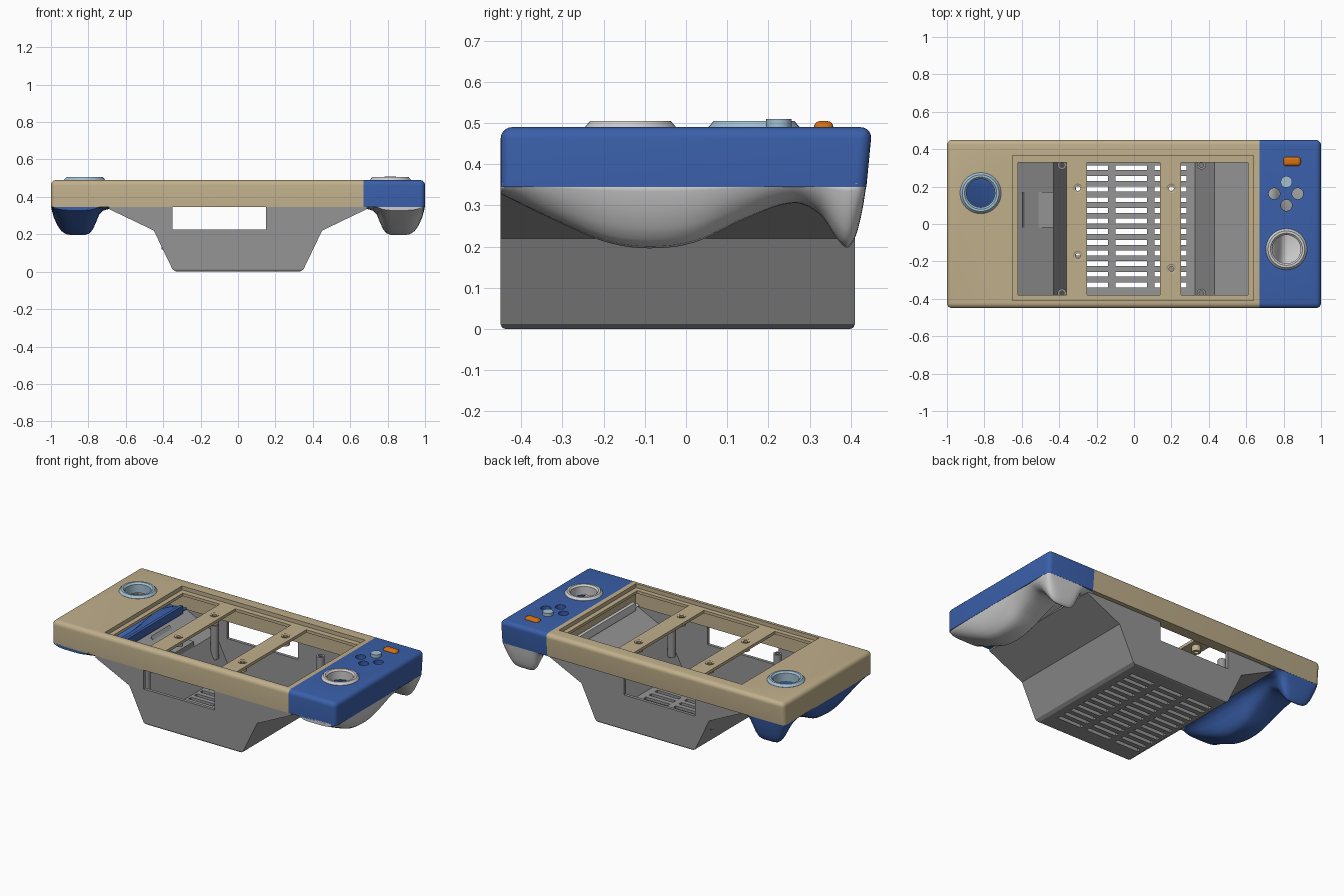
import bpy, bmesh, math
from mathutils import Vector

cube = bpy.data.objects.get("Cube")
if cube:
    bpy.data.objects.remove(cube, do_unlink=True)


def material(name, rgb):
    m = bpy.data.materials.new(name)
    m.use_nodes = True
    m.diffuse_color = (*rgb, 1)
    m.node_tree.nodes["Principled BSDF"].inputs["Base Color"].default_value = (*rgb, 1)
    return m


TAN = material("tan", (0.53, 0.43, 0.26))
BLUE = material("blue", (0.042, 0.115, 0.4))
GRAY = material("mid gray", (0.3, 0.3, 0.3))
LIGHT = material("light gray", (0.62, 0.62, 0.62))
PALE = material("pale blue", (0.36, 0.53, 0.65))
ORANGE = material("orange", (0.65, 0.16, 0.005))


def finish(bm, name, mat=None):
    bmesh.ops.recalc_face_normals(bm, faces=bm.faces)
    mesh = bpy.data.meshes.new(name)
    bm.to_mesh(mesh)
    bm.free()
    ob = bpy.data.objects.new(name, mesh)
    bpy.context.collection.objects.link(ob)
    if mat:
        mesh.materials.append(mat)
    return ob


def smooth(ob):
    bpy.ops.object.select_all(action='DESELECT')
    ob.select_set(True)
    bpy.context.view_layer.objects.active = ob
    bpy.ops.object.shade_smooth_by_angle(angle=math.radians(35))


def add_box(bm, x0, x1, y0, y1, z0, z1):
    verts = bmesh.ops.create_cube(bm, size=1)["verts"]
    for v in verts:
        v.co = Vector((x1 if v.co.x > 0 else x0, y1 if v.co.y > 0 else y0,
                       z1 if v.co.z > 0 else z0))


def boxes(name, mat, *dims):
    bm = bmesh.new()
    for d in dims:
        add_box(bm, *d)
    return finish(bm, name, mat)


def prism(name, mat, outline, y0, y1):
    bm = bmesh.new()
    ends = [[bm.verts.new((x, y, z)) for x, z in outline] for y in (y0, y1)]
    for ring in ends:
        bm.faces.new(ring)
    for i in range(len(outline)):
        j = (i + 1) % len(outline)
        bm.faces.new((ends[0][i], ends[0][j], ends[1][j], ends[1][i]))
    return finish(bm, name, mat)


def lathe(name, mat, x, y, profile, sides=40):
    """Closed (radius, z) profile turned about a vertical axis."""
    bm = bmesh.new()
    rings = []
    for r, z in profile:
        rings.append([bm.verts.new((x + r * math.cos(a), y + r * math.sin(a), z))
                      for a in (math.tau * k / sides for k in range(sides))])
    for a, b in zip(rings, rings[1:] + rings[:1]):
        for k in range(sides):
            n = (k + 1) % sides
            bm.faces.new((a[k], a[n], b[n], b[k]))
    ob = finish(bm, name, mat)
    smooth(ob)
    return ob


def disc(name, mat, x, y, r, z0, z1):
    bm = bmesh.new()
    bmesh.ops.create_cone(bm, cap_ends=True, segments=32, radius1=r, radius2=r, depth=z1 - z0)
    bmesh.ops.translate(bm, verts=bm.verts, vec=(x, y, (z0 + z1) / 2))
    return finish(bm, name, mat)


def cut(ob, *cutters):
    for c in cutters:
        m = ob.modifiers.new("cut", 'BOOLEAN')
        m.operation, m.solver, m.object = 'DIFFERENCE', 'EXACT', c
        c.hide_render = True
        c.hide_viewport = True
        c.display_type = 'WIRE'
    # bake the cuts and drop the helpers
    bpy.context.view_layer.update()
    dg = bpy.context.evaluated_depsgraph_get()
    mesh = bpy.data.meshes.new_from_object(ob.evaluated_get(dg))
    ob.modifiers.clear()
    ob.data = mesh
    for c in cutters:
        bpy.data.objects.remove(c, do_unlink=True)


def top_shell(name, mat, x0, x1, seam):
    """Slab with rounded top and outer corners, square at the seam."""
    bm = bmesh.new()
    add_box(bm, x0, x1, -0.45, 0.452, 0.345, 0.49)
    for v in bm.verts:
        if v.co.y > 0 and v.co.z < 0.4:
            v.co.y = 0.438
    edges = []
    for e in bm.edges:
        a, b = (v.co for v in e.verts)
        on_seam = abs(a.x - seam) < 0.01 and abs(b.x - seam) < 0.01
        if not on_seam and max(a.z, b.z) > 0.4:
            edges.append(e)
    bmesh.ops.bevel(bm, geom=edges, offset=0.028, segments=5, profile=0.5, affect='EDGES')
    return finish(bm, name, mat)


STICKS = {-1: (-0.82, 0.165), 1: (0.815, -0.135)}
SCREWS = [(-0.3, 0.19), (-0.3, -0.17), (0.2, 0.19), (0.2, -0.24)]
PAD = [(0.815, 0.225), (0.75, 0.162), (0.875, 0.162), (0.815, 0.1)]

# Main top frame: recess, three openings, hollow inside
frame = top_shell("top_frame", TAN, -1, 0.67, 0.67)
openings = boxes("openings", None, *[(a, b, -0.38, 0.33, 0.42, 0.6)
                                     for a, b in ((-0.62, -0.36), (-0.25, 0.14), (0.25, 0.61))])
cut(frame, boxes("hollow", None, (-0.965, 0.645, -0.415, 0.37, 0.2, 0.447)),
    boxes("recess", None, (-0.65, 0.64, -0.41, 0.365, 0.465, 0.6)), openings,
    disc("stick_hole", None, *STICKS[-1], 0.085, 0.3, 0.6),
    *[disc("screw_hole", None, x, y, 0.013, 0.3, 0.6) for x, y in SCREWS])
smooth(frame)
for x, y in SCREWS:
    lathe("screw_boss", TAN, x, y, [(0.013, 0.41), (0.026, 0.41), (0.026, 0.468), (0.013, 0.46)], 24)

# Control panel at the model's left
panel = top_shell("control_panel", BLUE, 0.67, 1, 0.67)
cut(panel, boxes("hollow", None, (0.7, 0.965, -0.415, 0.4, 0.2, 0.447)),
    disc("stick_hole", None, *STICKS[1], 0.085, 0.3, 0.6),
    *[disc("pad_hole", None, x, y, 0.03, 0.3, 0.6) for x, y in PAD[1:]])
smooth(panel)

# Stick collars, the one pad button and the pill button
for side, mat in ((-1, PALE), (1, LIGHT)):
    lathe("stick_collar", mat, *STICKS[side],
          [(0.076, 0.44), (0.088, 0.44), (0.088, 0.485), (0.11, 0.485), (0.11, 0.491),
           (0.098, 0.505), (0.086, 0.505), (0.076, 0.495)])
disc("pad_button", PALE, *PAD[0], 0.031, 0.46, 0.51)
pill = boxes("pill_button", ORANGE, (0.798, 0.892, 0.31, 0.358, 0.46, 0.505))
bevel = pill.modifiers.new("round", 'BEVEL')
bevel.width, bevel.segments = 0.016, 4
smooth(pill)

# Lower tray: hollow trough with window through both ends and vent slots
half = [(0.33, 0), (0.35, 0.012), (0.45, 0.22), (0.69, 0.335), (0.69, 0.345)]
inner = [(0.325, 0.022), (0.43, 0.235), (0.66, 0.345), (0.66, 0.4)]


def mirrored(pts):
    return pts + [(-x, z) for x, z in reversed(pts)]


tray = prism("lower_tray", GRAY, mirrored(half), -0.45, 0.41)
bm = bmesh.new()
bm.from_mesh(tray.data)
low = [e for e in bm.edges if all(v.co.z < 0.001 for v in e.verts)
       and abs(e.verts[0].co.y - e.verts[1].co.y) < 0.01]
bmesh.ops.bevel(bm, geom=low, offset=0.012, segments=2, profile=0.5, affect='EDGES')
bm.to_mesh(tray.data)
bm.free()
slots = [(x - 0.085, x + 0.085, y - 0.013, y + 0.013, -0.1, 0.1)
         for x in (-0.225, -0.015, 0.195) for y in (-0.326 + 0.057 * k for k in range(12))]
cut(tray, prism("trough", None, mirrored(inner), -0.43, 0.39),
    boxes("window", None, (-0.35, 0.15, -0.6, 0.6, 0.225, 0.4)),
    boxes("vents", None, *slots))
for x in (-0.385, 0.36):
    for y in (-0.37, 0.315):
        lathe("tray_post", GRAY, x, y, [(0.012, 0.12), (0.024, 0.12), (0.024, 0.335), (0.012, 0.335)], 24)
prism("tray_step", GRAY, [(-0.6, 0.33), (-0.56, 0.275), (-0.43, 0.27), (-0.43, 0.215), (-0.6, 0.295)],
      -0.02, 0.17)

# Hand grips: one section lofted along a depth curve
section = [(1, 0), (0.997, 0.12), (0.985, 0.4), (0.965, 0.68), (0.945, 0.86), (0.92, 0.97), (0.89, 1),
           (0.82, 1), (0.795, 0.95), (0.775, 0.8), (0.758, 0.55), (0.742, 0.3), (0.72, 0.17),
           (0.69, 0.11), (0.62, 0.04)]
depth = [(-0.45, 0.025), (-0.3, 0.098), (-0.19, 0.143), (-0.09, 0.157), (0.02, 0.143), (0.14, 0.087),
         (0.26, 0.047), (0.325, 0.075), (0.37, 0.138), (0.393, 0.155), (0.412, 0.127), (0.427, 0.07),
         (0.438, 0.004)]


def spline(pts, steps):
    pts = [Vector(p) for p in pts]
    out = []
    for i in range(len(pts) - 1):
        a, b = pts[i], pts[i + 1]
        p, n = pts[max(i - 1, 0)], pts[min(i + 2, len(pts) - 1)]
        span = b.x - a.x
        ma = (b.y - p.y) / (b.x - p.x) * span
        mb = (n.y - a.y) / (n.x - a.x) * span
        for k in range(steps):
            t = k / steps
            h = t * t * (3 - 2 * t)
            d = a.y + (b.y - a.y) * h + ma * t * (1 - t) ** 2 - mb * t * t * (1 - t)
            out.append((a.x + span * t, d))
    return out + [tuple(pts[-1])]


def corner_inset(y, r=0.028):
    d = min(y + 0.45, 0.438 - y)
    return r - math.sqrt(max(r * r - (r - d) ** 2, 0)) if d < r else 0


stations = sorted(spline(depth, 5) + [(-0.446, 0.027), (-0.438, 0.031)])
for side, mat, name in ((-1, BLUE, "right_grip"), (1, LIGHT, "left_grip")):
    bm = bmesh.new()
    rows = [[bm.verts.new((side * min(x, 1 - corner_inset(y) - 0.001 * i), y, 0.353 - f * d))
             for i, (x, f) in enumerate(section)] for y, d in stations]
    for a, b in zip(rows, rows[1:]):
        for k in range(len(section) - 1):
            bm.faces.new((a[k], a[k + 1], b[k + 1], b[k]))
    bm.faces.new(rows[0])
    bm.faces.new(rows[-1])
    grip = finish(bm, name, mat)
    # the open shell must face outward (downward at the belly)
    if sum(p.normal.z * p.area for p in grip.data.polygons) > 0:
        grip.data.flip_normals()
    shell = grip.modifiers.new("thickness", 'SOLIDIFY')
    shell.thickness, shell.offset = 0.01, -1
    smooth(grip)
    x0, x1 = sorted((side * 0.62, side * 0.64))
    boxes(name + "_rail", mat, (x0, x1, -0.38, 0.33, 0.335, 0.385))
